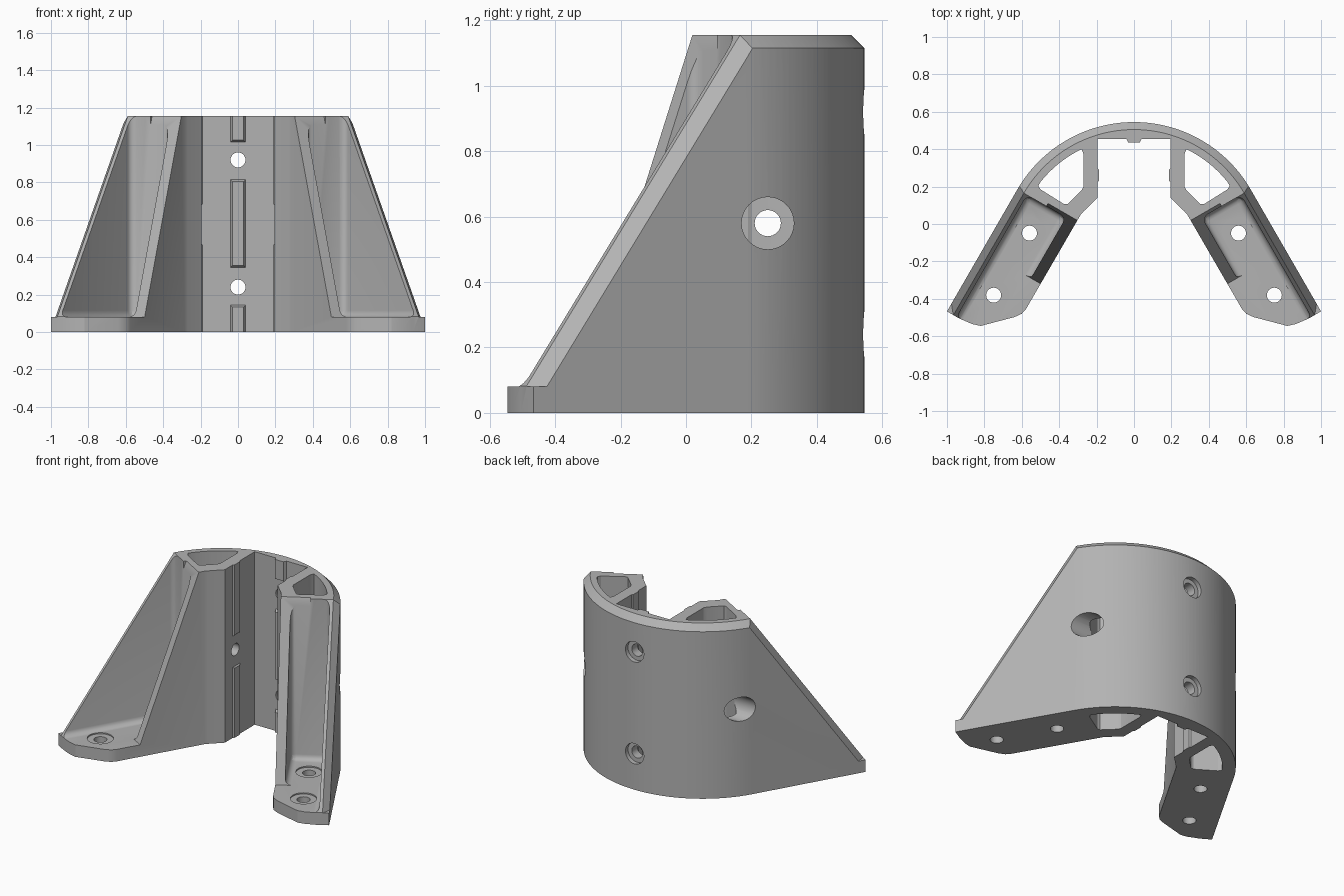
import bpy, bmesh
from math import cos, sin, radians
from mathutils import Vector, Matrix

if "Cube" in bpy.data.objects:
    bpy.data.objects.remove(bpy.data.objects["Cube"], do_unlink=True)

H, R, CY = 1.155, 0.72, -0.175      # height, outer radius, arc centre y
FLOOR = 0.08                        # foot plate thickness

grey = bpy.data.materials.new("plain_grey")
grey.use_nodes = True
grey.diffuse_color = (0.45, 0.45, 0.45, 1)
grey.node_tree.nodes["Principled BSDF"].inputs["Base Color"].default_value = (0.45, 0.45, 0.45, 1)


def finish(name, bm):
    bmesh.ops.recalc_face_normals(bm, faces=bm.faces)
    mesh = bpy.data.meshes.new(name)
    bm.to_mesh(mesh)
    bm.free()
    mesh.materials.append(grey)
    obj = bpy.data.objects.new(name, mesh)
    bpy.context.collection.objects.link(obj)
    return obj


def loft(name, ring_a, ring_b, bevel=0, bevel_rule=None):
    """Solid between two matching rings of points."""
    bm = bmesh.new()
    a = [bm.verts.new(p) for p in ring_a]
    b = [bm.verts.new(p) for p in ring_b]
    bm.faces.new(a)
    bm.faces.new(b)
    for i in range(len(a)):
        j = (i + 1) % len(a)
        bm.faces.new((a[i], a[j], b[j], b[i]))
    if bevel:
        edges = [e for e in bm.edges if bevel_rule(e)]
        bmesh.ops.bevel(bm, geom=edges, offset=bevel, segments=4, profile=0.5, affect='EDGES')
    return finish(name, bm)


def prism(name, pts, z0, z1, **kw):
    return loft(name, [(x, y, z0) for x, y in pts], [(x, y, z1) for x, y in pts], **kw)


def cylinder(name, start, end, radius):
    start, end = Vector(start), Vector(end)
    axis = end - start
    bm = bmesh.new()
    turn = axis.to_track_quat('Z', 'Y').to_matrix().to_4x4()
    bmesh.ops.create_cone(bm, cap_ends=True, segments=32, radius1=radius, radius2=radius,
                          depth=axis.length,
                          matrix=Matrix.Translation((start + end) / 2) @ turn)
    return finish(name, bm)


def arc(radius, a0, a1, n):
    return [(radius * cos(radians(a0 + (a1 - a0) * i / n)),
             CY + radius * sin(radians(a0 + (a1 - a0) * i / n))) for i in range(n + 1)]


def leg_point(side, u, v, z):
    """u runs out along a leg, v runs inward across it."""
    x = R * cos(radians(30)) + 0.5 * u - 0.866 * v
    y = CY + R / 2 - 0.866 * u - 0.5 * v
    return (side * x, y, z)


# Main body: arched back with two splayed legs
half = arc(R, 90, 30, 28) + [
    (1.0, -0.467), (0.935, -0.505), (0.865, -0.535), (0.82, -0.545), (0.64, -0.498),
    (0.60, -0.48), (0.577, -0.454), (0.285, 0.05), (0.27, 0.067), (0.195, 0.14), (0.195, 0.455)]
outline = half + [(-x, y) for x, y in reversed(half[1:])]
body = prism("bracket_body", outline, 0, H)
cutters = []

# Chamfer along the top of the arched back
bm = bmesh.new()
tri = [bm.verts.new((r, CY, z)) for r, z in
       ((R - 0.09, H + 0.05), (R + 0.05, H - 0.09), (R + 0.05, H + 0.05))]
edges = [bm.edges.new((tri[i], tri[(i + 1) % 3])) for i in range(3)]
bmesh.ops.spin(bm, geom=tri + edges, cent=(0, CY, 0), axis=(0, 0, 1),
               angle=radians(360), steps=168)
bmesh.ops.remove_doubles(bm, verts=bm.verts, dist=0.0005)
cutters.append(finish("cut_top_chamfer", bm))


def slope(u_top, u_low, shift=0):
    rise = (u_low - u_top) / (H - FLOOR) * 0.15
    return [(u_top - rise + shift, H + 0.15), (u_low + shift, FLOOR), (1.2, FLOOR), (1.2, H + 0.15)]


for side in (1, -1):
    def wedge(name, v0, prof0, v1, prof1):
        cutters.append(loft(name, [leg_point(side, u, v0, z) for u, z in prof0],
                            [leg_point(side, u, v1, z) for u, z in prof1]))

    # Sloping tops of the outer and inner leg walls, and the outer chamfer
    outer, inner = slope(0, 0.755), slope(-0.017, 0.375)
    wedge("cut_outer_slope", -0.08, outer, 0.18, outer)
    wedge("cut_inner_slope", 0.18, inner, 0.45, inner)
    wedge("cut_slope_chamfer", 0.04, outer, -0.06, slope(0, 0.755, -0.125))

    # Channel between the leg walls, filleted at the web and floor
    plan = [(0, 0.06), (1.2, 0.06), (1.2, 0.30), (0, 0.30)]
    web = [Vector(leg_point(side, 0, v, 0)).xy for v in (0.06, 0.30)]

    def channel_edge(e):
        low = [v.co.z < FLOOR + 0.01 for v in e.verts]
        near = [min((v.co.xy - w).length for w in web) < 0.01 for v in e.verts]
        return (all(near) and not (not low[0] and not low[1])) or (all(low) and any(near))

    cutters.append(loft("cut_channel", [leg_point(side, u, v, FLOOR) for u, v in plan],
                        [leg_point(side, u, v, H + 0.2) for u, v in plan],
                        bevel=0.035, bevel_rule=channel_edge))

    # Triangular well through the full height
    well = arc(R - 0.08, 64, 39, 10) + [(0.512, 0.205), (0.50, 0.185), (0.375, 0.107),
                                       (0.355, 0.107), (0.28, 0.18), (0.27, 0.20), (0.27, 0.375)]
    cutters.append(prism("cut_well", [(side * x, y) for x, y in well], -0.1, H + 0.1))

    # Foot screw holes with spot faces
    for u in (0.17, 0.553):
        cutters.append(cylinder("cut_foot_hole", leg_point(side, u, 0.173, -0.1),
                                leg_point(side, u, 0.173, 0.2), 0.04))
        cutters.append(cylinder("cut_spot_face", leg_point(side, u, 0.173, 0.072),
                                leg_point(side, u, 0.173, 0.25), 0.08))

    # Side screw hole: wide outside, narrow through the slot wall
    cutters.append(cylinder("cut_side_access", (side * 0.275, 0.25, 0.58), (side, 0.25, 0.58), 0.08))
    cutters.append(cylinder("cut_side_hole", (side * 0.1, 0.25, 0.58), (side * 0.4, 0.25, 0.58), 0.04))

# Back screw holes with counterbores
for z in (0.24, 0.92):
    cutters.append(cylinder("cut_back_hole", (0, 0.3, z), (0, 0.7, z), 0.04))
    cutters.append(cylinder("cut_back_counterbore", (0, 0.515, z), (0, 0.7, z), 0.068))

# Carve the body
bpy.context.view_layer.objects.active = body
for cutter in cutters:
    cutter.hide_render = True
    mod = body.modifiers.new("carve", 'BOOLEAN')
    mod.operation, mod.solver, mod.object = 'DIFFERENCE', 'EXACT', cutter
    bpy.ops.object.modifier_apply(modifier=mod.name)
    bpy.data.objects.remove(cutter, do_unlink=True)

bpy.ops.object.select_all(action='DESELECT')
body.select_set(True)
bpy.ops.object.shade_smooth_by_angle(angle=radians(25))


# Locating ribs inside the slot
def rib(name, base, out, across, z0, z1, depth):
    base, out, across = Vector(base), Vector(out), Vector(across)

    def ring(off, half_w, inset):
        lo = z0 + (inset if z0 > 0 else 0)
        hi = z1 - (inset if z1 < H else 0)
        return [base + out * off + across * s * half_w + Vector((0, 0, z))
                for s, z in ((-1, lo), (1, lo), (1, hi), (-1, hi))]
    loft(name, ring(-0.01, 0.046, 0), ring(depth, 0.03, 0.016))


for z0, z1 in ((0, 0.15), (0.34, 0.82), (1.01, H)):
    rib("back_rib", (0, 0.455, 0), (0, -1, 0), (1, 0, 0), z0, z1, 0.02)
for side, label in ((1, "left"), (-1, "right")):
    for z0, z1 in ((0, 0.48), (0.67, H)):
        rib(label + "_slot_rib", (side * 0.195, 0.26, 0), (-side, 0, 0), (0, 1, 0), z0, z1, 0.008)
